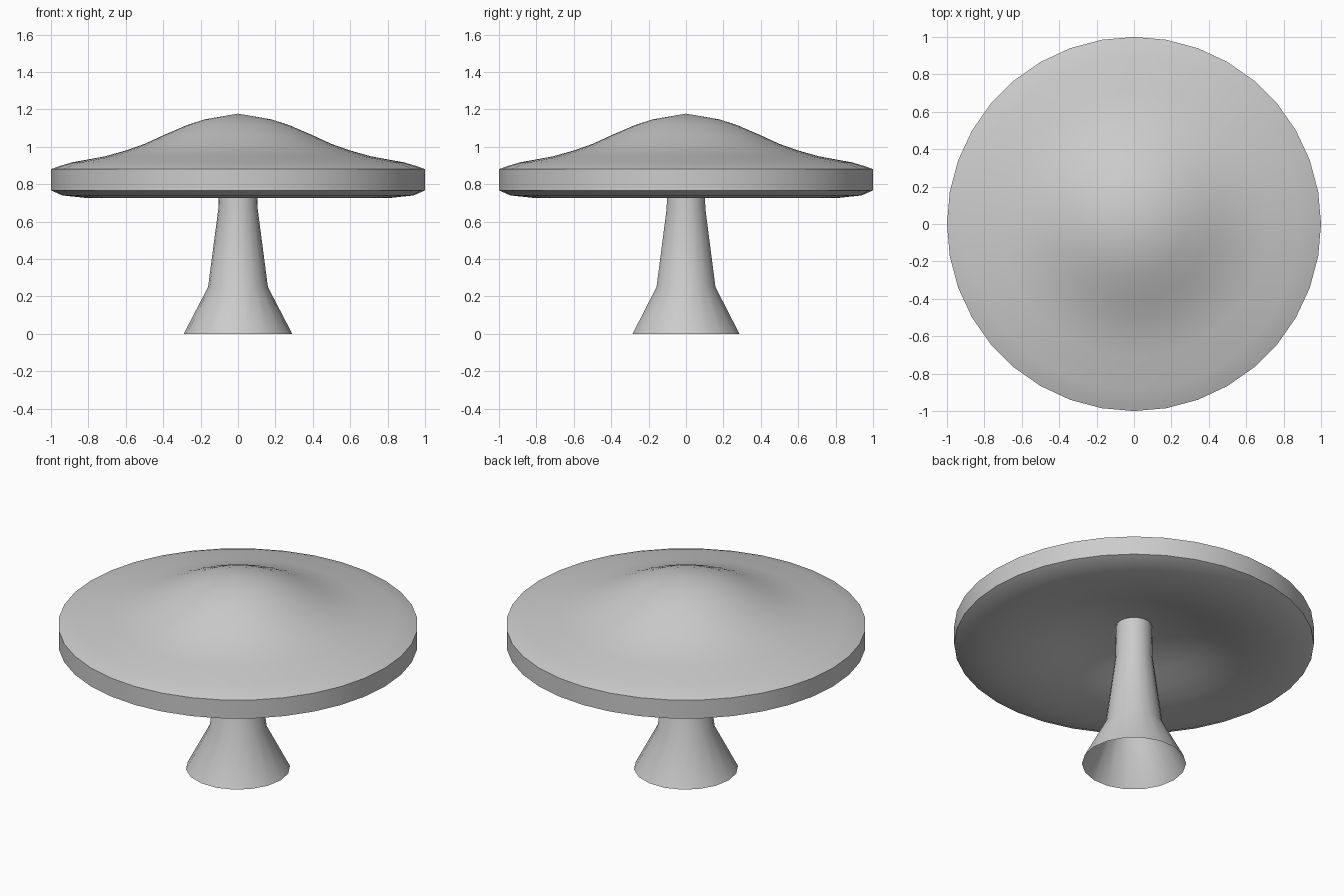
import bpy, bmesh, math

if "Cube" in bpy.data.objects:
    bpy.data.objects.remove(bpy.data.objects["Cube"])


def lathe(name, profile, segments):
    """Revolve an (r, z) profile around z; points with r = 0 become poles."""
    bm = bmesh.new()
    rings = []
    for r, z in profile:
        if r == 0:
            rings.append([bm.verts.new((0, 0, z))] * segments)
        else:
            rings.append([bm.verts.new((r * math.cos(2 * math.pi * i / segments),
                                        r * math.sin(2 * math.pi * i / segments), z))
                          for i in range(segments)])
    for a, b in zip(rings, rings[1:]):
        for i in range(segments):
            j = (i + 1) % segments
            bm.faces.new(list(dict.fromkeys((a[i], a[j], b[j], b[i]))))
    mesh = bpy.data.meshes.new(name)
    bm.to_mesh(mesh)
    bm.free()
    obj = bpy.data.objects.new(name, mesh)
    bpy.context.collection.objects.link(obj)
    bpy.ops.object.select_all(action='DESELECT')
    obj.select_set(True)
    bpy.context.view_layer.objects.active = obj
    bpy.ops.object.shade_smooth_by_angle(angle=math.radians(35))
    return obj


# Flared stem, open at the foot
lathe("stem", [(0.29, 0), (0.16, 0.25), (0.105, 0.67), (0.10, 0.88)], 18)

# Cap: hollow underside, upright rim, bell-shaped top
lathe("cap", [
    (0, 0.885), (0.10, 0.88), (0.28, 0.85), (0.40, 0.815), (0.50, 0.78),
    (0.62, 0.748), (0.72, 0.732), (0.82, 0.727), (0.94, 0.74), (1.0, 0.767),
    (1.0, 0.88), (0.96, 0.895), (0.89, 0.916), (0.71, 0.949), (0.60, 0.98),
    (0.50, 1.015), (0.40, 1.061), (0.275, 1.115), (0.18, 1.146), (0, 1.177),
], 36)
